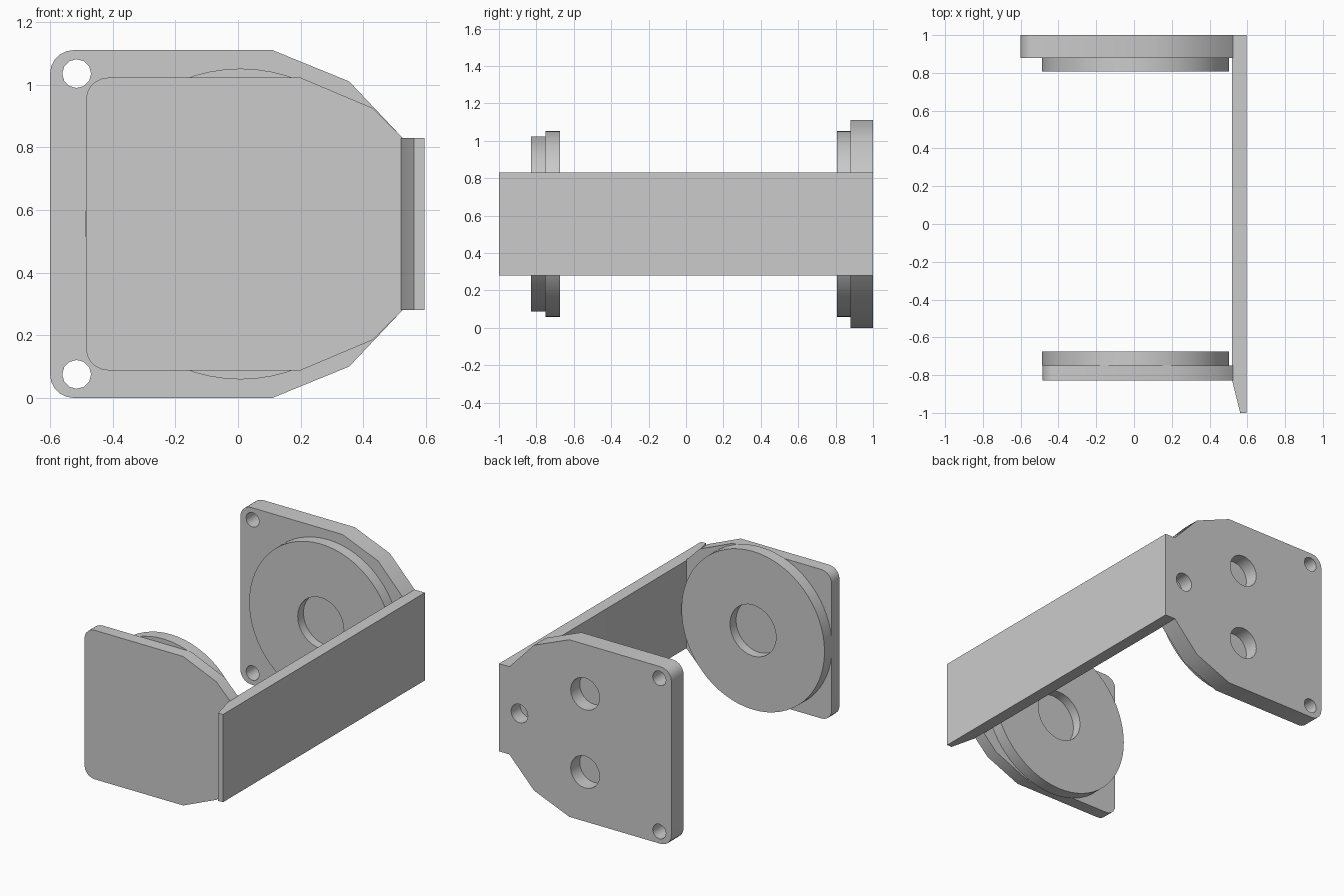
import bpy, bmesh, math

if "Cube" in bpy.data.objects:
    bpy.data.objects.remove(bpy.data.objects["Cube"])

MID_Z = 0.555


def prism(name, outline, lo, hi, axis="y"):
    """Extrude a 2D outline: (x, z) along y, or (x, y) along z."""
    place = (lambda a, b: (a, lo, b)) if axis == "y" else (lambda a, b: (a, b, lo))
    bm = bmesh.new()
    face = bm.faces.new([bm.verts.new(place(a, b)) for a, b in outline])
    out = bmesh.ops.extrude_face_region(bm, geom=[face])
    shift = (0, hi - lo, 0) if axis == "y" else (0, 0, hi - lo)
    verts = [g for g in out["geom"] if isinstance(g, bmesh.types.BMVert)]
    bmesh.ops.translate(bm, vec=shift, verts=verts)
    bmesh.ops.recalc_face_normals(bm, faces=bm.faces)
    mesh = bpy.data.meshes.new(name)
    bm.to_mesh(mesh)
    bm.free()
    obj = bpy.data.objects.new(name, mesh)
    bpy.context.collection.objects.link(obj)
    return obj


def circle(x, z, r, n):
    return [(x + r * math.cos(2 * math.pi * i / n), z + r * math.sin(2 * math.pi * i / n))
            for i in range(n)]


def mirrored(upper):
    """Complete an upper half outline by mirroring it about the middle height."""
    return upper + [(x, 2 * MID_Z - z) for x, z in reversed(upper)]


def rounded_corner(x, z, r, n=5):
    """Top left corner arc, from the left edge to the top edge."""
    return [(x + r - r * math.cos(math.pi / 2 * i / n), z - r + r * math.sin(math.pi / 2 * i / n))
            for i in range(n + 1)]


def cut(obj, cutters):
    for c in cutters:
        c.hide_render = True
        mod = obj.modifiers.new("cut", "BOOLEAN")
        mod.operation = "DIFFERENCE"
        mod.solver = "EXACT"
        mod.object = c
        bpy.context.view_layer.objects.active = obj
        bpy.ops.object.modifier_apply(modifier=mod.name)
        bpy.data.objects.remove(c)


def smooth(obj):
    bpy.ops.object.select_all(action="DESELECT")
    obj.select_set(True)
    bpy.context.view_layer.objects.active = obj
    bpy.ops.object.shade_smooth_by_angle(angle=math.radians(35))


# back mounting plate with corner holes and blind pits on its rear face
back_plate = prism("back_plate", mirrored(
    rounded_corner(-0.6, 1.11, 0.075) + [(0.11, 1.11), (0.355, 1.01), (0.525, 0.83)]), 0.88, 1.0)
holes = [prism("hole_cutter", circle(-0.515, MID_Z + s * 0.48, 0.046, 12), 0.8, 1.1) for s in (-1, 1)]
pits = [prism("pit_cutter", circle(x, z, r, 24), 0.91, 1.1)
        for x, z, r in ((0.0, MID_Z - 0.245, 0.1), (0.0, MID_Z + 0.245, 0.1), (0.455, MID_Z, 0.058))]
cut(back_plate, holes + pits)
smooth(back_plate)

# front plate
front_plate = prism("front_plate", mirrored(
    rounded_corner(-0.485, 1.022, 0.07) + [(0.2, 1.022), (0.43, 0.925), (0.525, 0.83)]), -0.828, -0.75)
smooth(front_plate)

# facing discs with a central recess
for name, y0, y1, c0, c1 in (("back_disc", 0.808, 0.88, 0.7, 0.865),
                             ("front_disc", -0.75, -0.675, -0.735, -0.6)):
    disc = prism(name, circle(0.008, MID_Z, 0.496, 64), y0, y1)
    cut(disc, [prism("recess_cutter", circle(0.008, MID_Z, 0.16, 32), c0, c1)])
    smooth(disc)

# side strap joining the plates, tapered at its front end
strap = prism("side_strap", [(0.52, 1.0), (0.52, -0.83), (0.562, -1.0), (0.596, -1.0), (0.596, 1.0)],
              0.28, 0.83, axis="z")
smooth(strap)
